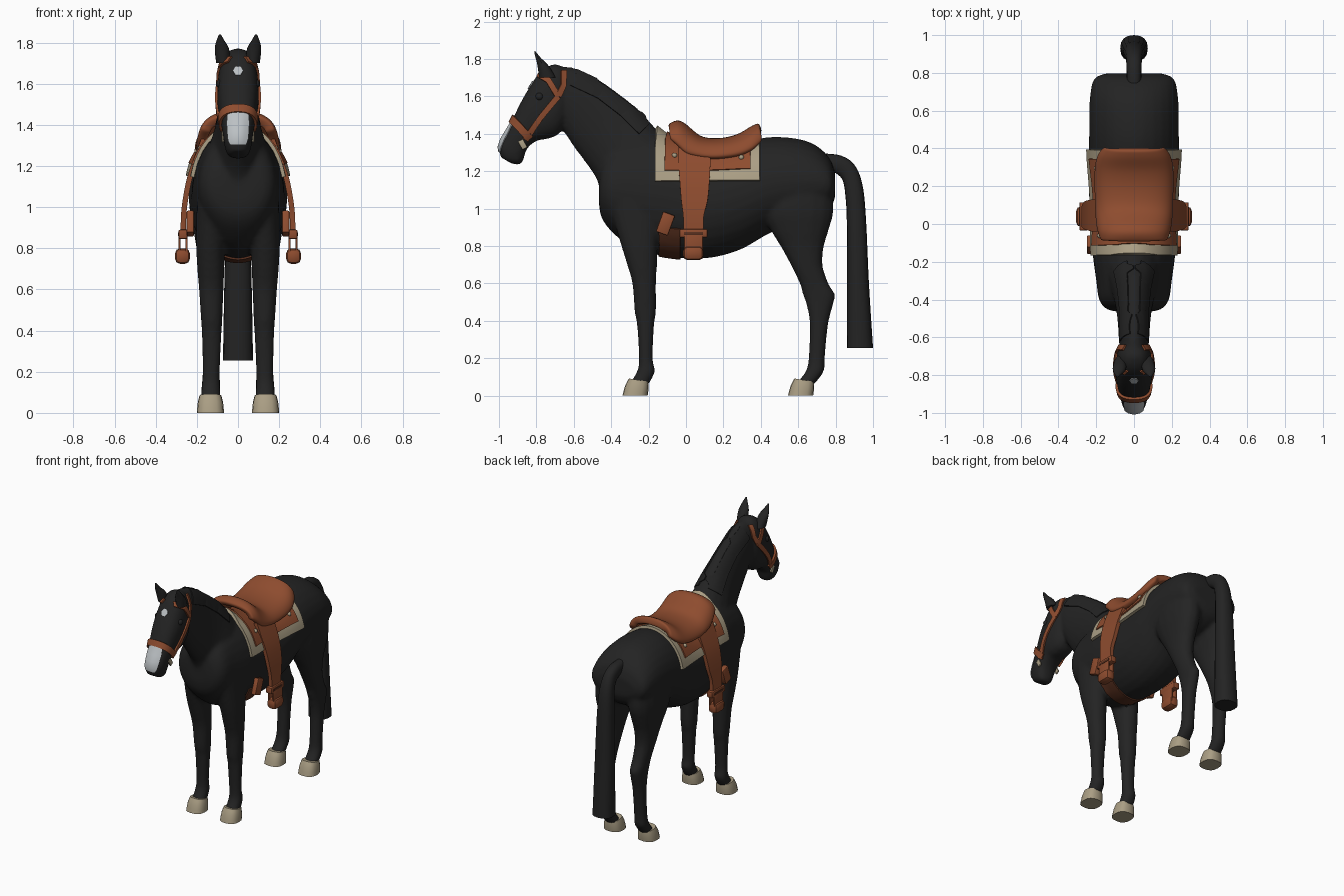
import bpy, bmesh, math
from mathutils import Vector
from mathutils.bvhtree import BVHTree

if "Cube" in bpy.data.objects:
    bpy.data.objects.remove(bpy.data.objects["Cube"])


def material(name, rgb):
    m = bpy.data.materials.new(name)
    m.diffuse_color = (*rgb, 1)
    m.use_nodes = True
    m.node_tree.nodes["Principled BSDF"].inputs["Base Color"].default_value = m.diffuse_color
    return m


BLACK = material("black coat", (0.017, 0.017, 0.017))
BROWN = material("saddle leather", (0.27, 0.072, 0.028))
CREAM = material("cream", (0.40, 0.34, 0.23))
WHITE = material("white marking", (0.50, 0.53, 0.55))
DARK = material("dark leather", (0.10, 0.03, 0.014))


def finish(name, bm, mat):
    bmesh.ops.recalc_face_normals(bm, faces=bm.faces)
    me = bpy.data.meshes.new(name)
    bm.to_mesh(me)
    bm.free()
    me.materials.append(mat)
    ob = bpy.data.objects.new(name, me)
    bpy.context.collection.objects.link(ob)
    return ob


def smooth_rows(secs, sub):
    """Catmull-Rom interpolation between sections."""
    out = []
    for i in range(len(secs) - 1):
        p = [secs[max(i - 1, 0)], secs[i], secs[i + 1], secs[min(i + 2, len(secs) - 1)]]
        for s in range(sub):
            t = s / sub
            out.append([0.5 * (2 * b + (c - a) * t + (2 * a - 5 * b + 4 * c - d) * t * t
                               + (3 * b - a - 3 * c + d) * t ** 3) for a, b, c, d in zip(*p)])
    return out + [list(secs[-1])]


def loft(bm, secs, n=20, ex=2.0, sub=4, sx=1):
    """Sections: top y,z, bottom y,z, half width, centre x."""
    rings = []
    for ty, tz, by, bz, w, xc in smooth_rows(secs, sub):
        ring = []
        for k in range(n):
            a = 2 * math.pi * k / n
            c = math.copysign(abs(math.cos(a)) ** (2 / ex), math.cos(a))
            s = math.copysign(abs(math.sin(a)) ** (2 / ex), math.sin(a))
            ring.append(bm.verts.new((sx * xc + w * s, (ty + by) / 2 + (ty - by) / 2 * c,
                                      (tz + bz) / 2 + (tz - bz) / 2 * c)))
        rings.append(ring)
    for r, q in zip(rings, rings[1:]):
        for k in range(n):
            bm.faces.new((r[k], r[(k + 1) % n], q[(k + 1) % n], q[k]))
    bm.faces.new(rings[0])
    bm.faces.new(rings[-1])


def sheet(name, rows, mat, thick, subsurf=0):
    bm = bmesh.new()
    vs = [[bm.verts.new(p) for p in r] for r in rows]
    for r, q in zip(vs, vs[1:]):
        for k in range(len(r) - 1):
            bm.faces.new((r[k], r[k + 1], q[k + 1], q[k]))
    ob = finish(name, bm, mat)
    so = ob.modifiers.new("thickness", 'SOLIDIFY')
    so.thickness, so.offset = thick, 0
    if subsurf:
        ob.modifiers.new("round", 'SUBSURF').levels = subsurf
    return ob


# ---- body: torso, neck, head and legs lofted, then fused ----
bm = bmesh.new()
torso = [(-.465, 1.15, 1.02, .08), (-.45, 1.25, .95, .145), (-.40, 1.33, .88, .185), (-.3, 1.38, .80, .20),
         (-.15, 1.39, .752, .22), (0, 1.345, .733, .23), (.15, 1.325, .74, .238), (.3, 1.355, .785, .24),
         (.45, 1.383, .87, .238), (.6, 1.373, .92, .237), (.7, 1.335, .95, .23), (.77, 1.265, 1.0, .21),
         (.797, 1.19, 1.06, .15)]
loft(bm, [(y, t, y, b, w, 0) for y, t, b, w in torso], 28)
loft(bm, [(-.70, 1.765, -.68, 1.50, .07, 0), (-.58, 1.748, -.655, 1.42, .08, 0), (-.47, 1.692, -.60, 1.33, .085, 0),
          (-.355, 1.612, -.54, 1.25, .095, 0), (-.245, 1.522, -.48, 1.16, .115, 0),
          (-.14, 1.41, -.44, 1.05, .15, 0), (0, 1.33, -.36, .92, .17, 0)])
loft(bm, [(-.64, 1.745, -.63, 1.55, .06, 0), (-.70, 1.773, -.645, 1.46, .088, 0), (-.775, 1.738, -.685, 1.395, .1, 0),
          (-.838, 1.648, -.745, 1.372, .1, 0), (-.888, 1.56, -.80, 1.362, .09, 0), (-.938, 1.457, -.85, 1.32, .078, 0),
          (-.98, 1.388, -.868, 1.265, .069, 0), (-1.004, 1.337, -.885, 1.236, .06, 0),
          (-.99, 1.275, -.93, 1.24, .042, 0)], 20, 2.5)
fore = [(1.05, -.42, -.12, .085, .115), (.83, -.355, -.15, .072, .132), (.7, -.315, -.155, .066, .132),
        (.6, -.287, -.16, .06, .13), (.45, -.275, -.16, .052, .128), (.38, -.262, -.17, .048, .128),
        (.2, -.252, -.178, .042, .13), (.13, -.262, -.166, .045, .132), (.06, -.305, -.2, .048, .133)]
hind = [(1.2, .47, .775, .09, .13), (1.0, .41, .79, .1, .13), (.89, .45, .765, .085, .132), (.8, .505, .738, .07, .132),
        (.7, .56, .73, .06, .132), (.6, .608, .762, .052, .13), (.54, .625, .797, .048, .13), (.48, .645, .785, .046, .13),
        (.38, .662, .76, .043, .13), (.2, .655, .742, .042, .13), (.13, .64, .737, .046, .132),
        (.06, .585, .685, .048, .133)]
for s in (1, -1):
    for leg in (fore, hind):
        loft(bm, [(f, z, b, z, w, x) for z, f, b, w, x in leg], 16, 2.2, 4, s)
body = finish("horse_body", bm, BLACK)
rm = body.modifiers.new("fuse", 'REMESH')
rm.mode, rm.voxel_size = 'VOXEL', 0.013
sm = body.modifiers.new("soften", 'SMOOTH')
sm.factor, sm.iterations = 0.5, 4
dg = bpy.context.evaluated_depsgraph_get()
baked = bpy.data.meshes.new_from_object(body.evaluated_get(dg))
body.modifiers.clear()
body.data = baked
bm = bmesh.new()
bm.from_mesh(baked)
tree = BVHTree.FromBMesh(bm)
bm.free()


def hit(o, d, off):
    """Point on the body along a ray, lifted off the skin."""
    d = Vector(d).normalized()
    p, n, _, _ = tree.ray_cast(Vector(o), d)
    if p is None:
        p, n, _, _ = tree.find_nearest(Vector((math.copysign(.04, o[0]), o[1], o[2])))
    return p + n * off


def side_strap(name, pts, width, mat, off=.005, thick=.012, cols=2):
    """Band laid on both flanks along a y,z path."""
    path = []
    for a, b in zip(pts, pts[1:]):
        a, b = Vector(a), Vector(b)
        nrm = Vector((-(b - a).y, (b - a).x)).normalized() * width / 2
        path += [(a.lerp(b, i / 6), nrm) for i in range(7)]
    for s in (1, -1):
        rows = []
        for p, nrm in path:
            q = [p + nrm * (2 * j / cols - 1) for j in range(cols + 1)]
            rows.append([hit((s, v.x, v.y), (-s, 0, 0), off) for v in q])
        sheet(name, rows, mat, thick)


def wrap(name, y0, y1, a0, a1, zc, mat, off, thick, ny=12, na=32):
    """Band wrapped around the trunk between two angles."""
    rows = []
    for i in range(ny + 1):
        y = y0 + (y1 - y0) * i / ny
        ang = [math.radians(a0 + (a1 - a0) * j / na) for j in range(na + 1)]
        rows.append([hit((0, y, zc), (math.cos(a), 0, math.sin(a)), off) for a in ang])
    return sheet(name, rows, mat, thick)


def box(name, loc, size, mat, rx=0, bevel=.008):
    bm = bmesh.new()
    bmesh.ops.create_cube(bm, size=1)
    for v in bm.verts:
        v.co = Vector(v.co[i] * size[i] for i in range(3))
    ob = finish(name, bm, mat)
    ob.location, ob.rotation_euler = loc, (rx, 0, 0)
    bv = ob.modifiers.new("bevel", 'BEVEL')
    bv.width, bv.segments = bevel, 2
    return ob


def ball(name, loc, r, mat):
    bm = bmesh.new()
    bmesh.ops.create_uvsphere(bm, u_segments=12, v_segments=8, radius=r)
    finish(name, bm, mat).location = loc


# ---- hooves, ears, eyes ----
for s in (1, -1):
    for name, y in (("front_hoof", 0), ("hind_hoof", .885)):
        bm = bmesh.new()
        loft(bm, [(-.34 + y, 0, -.205 + y, 0, .066, .134), (-.325 + y, .055, -.2 + y, .04, .062, .134),
                  (-.305 + y, .092, -.2 + y, .075, .053, .134)], 16, 2.6, 2, s)
        finish(name, bm, CREAM)
    bm = bmesh.new()
    loft(bm, [(-.785, 1.70, -.695, 1.70, .034, .072), (-.795, 1.77, -.735, 1.765, .035, .078),
              (-.805, 1.81, -.775, 1.805, .02, .085), (-.812, 1.84, -.804, 1.84, .004, .088)], 12, 2, 3, s)
    finish("ear", bm, BLACK)
    ball("eye", hit((s, -.785, 1.6), (-s, 0, 0), -.01), .022, BLACK)

# ---- tail and mane ----
bm = bmesh.new()
loft(bm, [(.74, 1.295, .76, 1.2, .038, 0), (.83, 1.283, .80, 1.19, .04, 0), (.90, 1.235, .838, 1.15, .042, 0),
          (.943, 1.13, .853, 1.06, .05, 0), (.962, .95, .86, .92, .058, 0), (.978, .6, .862, .6, .067, 0),
          (1.0, .255, .86, .255, .073, 0)], 16, 2.4, 5)
finish("tail", bm, BLACK)
side_strap("mane", [(-.60, 1.70), (-.45, 1.63), (-.32, 1.53), (-.22, 1.43)], .09, BLACK, .002, .01, 4)

# ---- face markings ----
blaze = [[hit((x * w, -1.5, z), (0, 1, 0), .003) for x in (-1, -.6, -.2, .2, .6, 1)]
         for z, w in ((1.305, .035), (1.33, .046), (1.37, .05), (1.41, .052), (1.445, .05), (1.465, .042))]
sheet("muzzle_marking", blaze, WHITE, .006)
sheet("forehead_star", [[hit((x * w, -1.5, z), (0, 1, 0), .003) for x in (-1, 0, 1)]
                        for z, w in ((1.64, .012), (1.66, .024), (1.68, .012))], WHITE, .006)

# ---- bridle ----
side_strap("cheek_strap", [(-.685, 1.60), (-.775, 1.49), (-.86, 1.37)], .03, BROWN)
side_strap("brow_strap", [(-.785, 1.715), (-.735, 1.685), (-.685, 1.60)], .03, BROWN)
side_strap("crown_strap", [(-.655, 1.735), (-.655, 1.66), (-.685, 1.60)], .03, BROWN)
up, along = Vector((0, -.095, .105)).normalized(), Vector((0, -.67, -.74)).normalized()
mid = Vector((0, -.875, 1.42))
rows = []
for i in range(33):
    a = math.radians(-130 + 260 * i / 32)
    rows.append([hit(mid + along * e, up * math.cos(a) + Vector((math.sin(a), 0, 0)), .006) for e in (-.02, 0, .02)])
sheet("noseband", rows, BROWN, .014)
for s in (1, -1):
    box("bit_ring", hit((s, -.875, 1.345), (-s, 0, 0), .006), (.012, .03, .05), CREAM, .5, .004)

# ---- blanket, pad and girth ----
wrap("blanket", -.165, .395, 12, 168, 1.1, CREAM, .010, .018)
wrap("blanket_pad", -.115, .348, 26, 154, 1.1, BROWN, .020, .014)
wrap("girth", -.145, -.03, -28, -152, 1.0, DARK, .004, .010, 4)

# ---- seat: arched sections along the back ----
seat = [(-.085, 1.425, 1.37, .155), (-.045, 1.452, 1.335, .172), (0, 1.42, 1.29, .182), (.06, 1.37, 1.275, .187),
        (.13, 1.352, 1.265, .19), (.22, 1.357, 1.27, .192), (.30, 1.382, 1.285, .19), (.36, 1.42, 1.315, .175),
        (.40, 1.435, 1.36, .14)]
rows = []
for y, top, edge, w in smooth_rows(seat, 2):
    rows.append([(w * math.sin(t / 6 * math.pi / 2) * .99, y, top - (top - edge) * abs(t / 6) ** 2.2)
                 for t in range(-6, 7)])
sheet("seat", rows, BROWN, .05, 2)

# ---- stirrups, girth buckles, studs ----
strap = [(.165, 1.33, -.04, .13), (.205, 1.23, -.04, .13), (.235, 1.14, -.033, .125), (.255, 1.04, -.025, .115),
         (.264, .96, -.015, .095), (.266, .86, -.012, .092)]
for s in (1, -1):
    sheet("stirrup_strap", [[(s * x, y0 + (y1 - y0) * j / 3, z) for j in range(4)]
                            for x, z, y0, y1 in smooth_rows(strap, 3)], BROWN, .026)
    box("stirrup_buckle", (s * .267, .04, .868), (.045, .15, .045), BROWN)
    box("buckle_slot", (s * .289, .04, .868), (.006, .10, .016), DARK, 0, .001)
    for x in (.25, .285):
        box("stirrup_arm", (s * x, .04, .81), (.01, .10, .11), BROWN, 0, .003)
    box("stirrup_tread", (s * .27, .039, .762), (.072, .108, .075), BROWN, 0, .024)
    box("girth_buckle", (s * .232, -.11, .92), (.036, .068, .115), BROWN, -.35)
    for y, z in ((-.065, 1.27), (.30, 1.258)):
        ball("stud", hit((s, y, z), (-s, 0, 0), .026), .014, CREAM)

# ---- bake modifiers and shade ----
bpy.ops.object.select_all(action='SELECT')
bpy.context.view_layer.objects.active = body
bpy.ops.object.convert(target='MESH')
bpy.ops.object.shade_smooth_by_angle(angle=math.radians(40))
